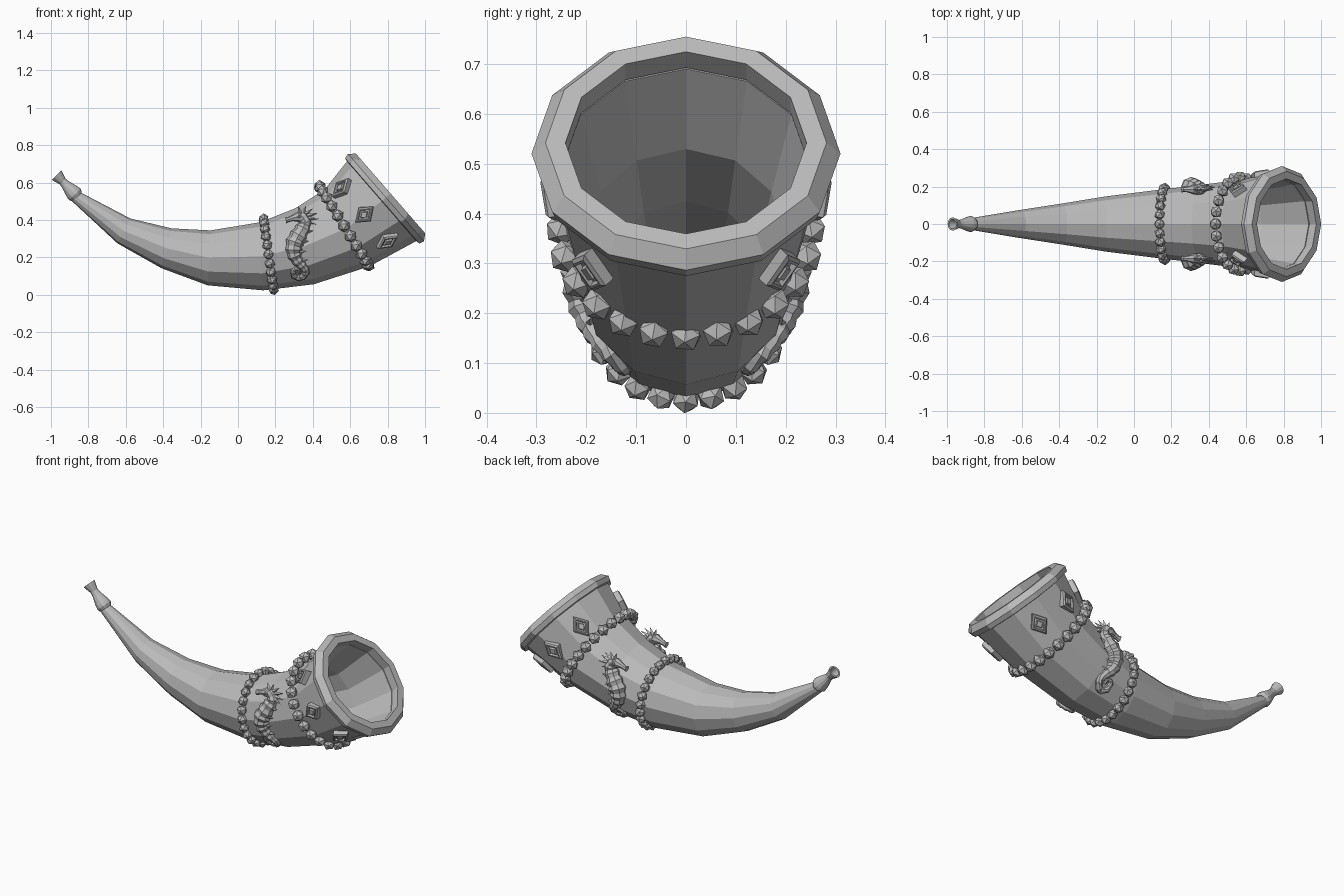
import bpy, bmesh, math
from math import sin, cos, radians, pi, sqrt
from mathutils import Vector, Matrix

if "Cube" in bpy.data.objects:
    bpy.data.objects.remove(bpy.data.objects["Cube"])

GREY = (0.5, 0.5, 0.5, 1)
mat = bpy.data.materials.new("plain grey")
mat.use_nodes = True
mat.diffuse_color = GREY
mat.node_tree.nodes["Principled BSDF"].inputs["Base Color"].default_value = GREY


def finish(bm, name):
    bmesh.ops.recalc_face_normals(bm, faces=bm.faces)
    me = bpy.data.meshes.new(name)
    bm.to_mesh(me)
    bm.free()
    me.materials.append(mat)
    ob = bpy.data.objects.new(name, me)
    bpy.context.collection.objects.link(ob)
    return ob


def frame(a):
    """Axis, up and side directions of a cross-section tilted by a degrees."""
    a = radians(a)
    return Vector((cos(a), 0, sin(a))), Vector((-sin(a), 0, cos(a))), Vector((0, -1, 0))


def skin(bm, rings, closed=False, caps=True):
    vs = [[bm.verts.new(p) for p in ring] for ring in rings]
    n = len(vs[0])
    pairs = list(zip(vs, vs[1:] + vs[:1])) if closed else list(zip(vs, vs[1:]))
    for r, s in pairs:
        for i in range(n):
            j = (i + 1) % n
            bm.faces.new((r[i], r[j], s[j], s[i]))
    if caps and not closed:
        bm.faces.new(vs[0])
        bm.faces.new(vs[-1])


def section(x, z, r, a, n=12):
    _, up, side = frame(a)
    return [Vector((x, 0, z)) + r * (cos(t) * up + sin(t) * side)
            for t in (2 * pi * i / n for i in range(n))]


def turned(x, z, a, profile, n=12):
    """Sections for a lathe profile of (distance along axis, radius)."""
    d = frame(a)[0]
    return [section(x + d.x * t, z + d.z * t, r, a, n) for t, r in profile]


# Horn: outer skin to the mouth, then the hollow going back in
BODY = [(-.864, .524, .033, -46), (-.61, .342, .075, -27.5), (-.382, .249, .11, -14),
        (-.155, .198, .147, -3), (.125, .206, .182, 3), (.356, .26, .209, 13.5),
        (.583, .358, .238, 30), (.774, .506, .284, 41)]
bm = bmesh.new()
hollow = [(x, z, r - .04, a) for x, z, r, a in reversed(BODY[3:])]
skin(bm, [section(*b) for b in BODY + hollow])
finish(bm, "horn_body")

# Mouth rim
bm = bmesh.new()
skin(bm, turned(.816, .542, 41, [(0, .242), (0, .282), (-.033, .31), (-.06, .302),
                                 (-.065, .27), (-.05, .243)]), closed=True)
finish(bm, "mouth_rim")

# Mouthpiece with a flared, hollow end
bm = bmesh.new()
skin(bm, turned(-.97, .64, -46.5, [(.05, .012), (0, .026), (0, .036), (.045, .022),
                                   (.065, .024), (.125, .041), (.143, .043), (.16, .034)]))
finish(bm, "mouthpiece")


# Beaded bands
def bead_band(name, x, z, a, radius, bead, count=24):
    bm = bmesh.new()
    axis, up, side = frame(a)
    for i in range(count):
        t = 2 * pi * i / count
        p = Vector((x, 0, z)) + radius * (cos(t) * up + sin(t) * side)
        spin = Matrix.Rotation(i * 1.3, 4, axis)
        bmesh.ops.create_icosphere(bm, subdivisions=1, radius=bead,
                                   matrix=Matrix.Translation(p) @ spin)
    finish(bm, name)


bead_band("narrow_bead_band", .163, .217, 8, .192, .029)
bead_band("wide_bead_band", .567, .369, 31.8, .25, .034)

# Diamond studs: raised frame, sunk field, small raised centre
axis, up, side = frame(41)
STUD = [(-.02, 1), (.014, 1), (.02, .82), (.02, .68), (.009, .6), (.009, .42), (.02, .34)]
for flank, sgn in (("right", 1), ("left", -1)):
    for label, deg in (("upper", 45), ("middle", 90), ("lower", 135)):
        t = radians(deg) * sgn
        out = cos(t) * up + sin(t) * side
        across = axis.cross(out)
        slope = (axis + out * .2).normalized()
        out2 = (out - axis * .2).normalized()
        centre = Vector((.676, 0, .43)) + out * .262
        bm = bmesh.new()
        skin(bm, [[centre + out2 * h + k * (slope * u + across * v) for u, v in
                   ((.066, 0), (0, .048), (-.066, 0), (0, -.048))] for h, k in STUD])
        finish(bm, f"{label}_{flank}_diamond")


# Seahorse reliefs, laid on the flank of the horn
def on_flank(x, z):
    s_dir, d_dir, _ = frame(20.6)
    q = Vector((x - .163, 0, z - .217))
    s = q.dot(s_dir)
    t = s / .43
    d = q.dot(d_dir) + .108 * t * (1 - t)
    r = .185 + .12 * s
    y = sqrt(max(r * r - d * d, 0))
    return Vector((x, -(max(y, .185) if d > 0 else max(y, .08)), z))


def smooth_path(pts, steps):
    """Catmull-Rom samples of (x, z, radius) points."""
    pts = [Vector(p) for p in pts]
    ext = [pts[0]] + pts + [pts[-1]]
    out = []
    for a, b, c, d in zip(ext, ext[1:], ext[2:], ext[3:]):
        for k in range(steps):
            t = k / steps
            out.append(.5 * (2 * b + (c - a) * t + (2 * a - 5 * b + 4 * c - d) * t * t
                             + (3 * b - a - 3 * c + d) * t ** 3))
    return out + [pts[-1]]


def tube(bm, pts, ribs=0.0, n=8):
    rings = []
    for i, p in enumerate(pts):
        q, o = pts[min(i + 1, len(pts) - 1)], pts[max(i - 1, 0)]
        tan = (on_flank(q.x, q.y) - on_flank(o.x, o.y)).normalized()
        wide = tan.cross(Vector((0, 1, 0))).normalized()
        deep = wide.cross(tan)
        r = p.z * (1 + ribs * (i % 2))
        c = on_flank(p.x, p.y)
        rings.append([c + r * (cos(2 * pi * k / n) * wide + sin(2 * pi * k / n) * deep)
                      for k in range(n)])
    skin(bm, rings)


def spike(bm, root, tip, r):
    a, b = on_flank(*root), on_flank(*tip)
    rot = (b - a).to_track_quat('Z', 'Y').to_matrix().to_4x4()
    bmesh.ops.create_cone(bm, segments=4, radius1=r, radius2=.001, depth=(b - a).length,
                          cap_ends=True, matrix=Matrix.Translation((a + b) / 2) @ rot)


SPINE = [(.335, .43, .022), (.36, .39, .03), (.335, .335, .038), (.305, .28, .043),
         (.3, .225, .036), (.32, .18, .026), (.35, .15, .021), (.362, .12, .018),
         (.335, .092, .016), (.3, .102, .014), (.297, .135, .012), (.325, .138, .01),
         (.328, .118, .008)]
SNOUT = [(.355, .41, .024), (.32, .418, .028), (.29, .41, .016), (.268, .402, .013),
         (.255, .4, .018)]
for flank, sgn in (("right", 1), ("left", -1)):
    bm = bmesh.new()
    tube(bm, smooth_path(SPINE, 3), ribs=.2)
    tube(bm, smooth_path(SNOUT, 1))
    # Crest around the head and spines down the back
    for i in range(6):
        t = radians(105 - i * 27)
        spike(bm, (.34 + .02 * cos(t), .41 + .02 * sin(t)),
              (.345 + .085 * cos(t), .41 + .065 * sin(t)), .015)
    for k in range(4):
        x, z, r = SPINE[2 + k]
        spike(bm, (x + r * .7, z), (x + r + .028, z + .008), .013)
    # Eye
    eye = on_flank(.325, .42) + Vector((0, -.024, 0))
    bmesh.ops.create_icosphere(bm, subdivisions=1, radius=.01, matrix=Matrix.Translation(eye))
    bmesh.ops.scale(bm, vec=(1, sgn, 1), verts=bm.verts)
    finish(bm, f"{flank}_seahorse")
